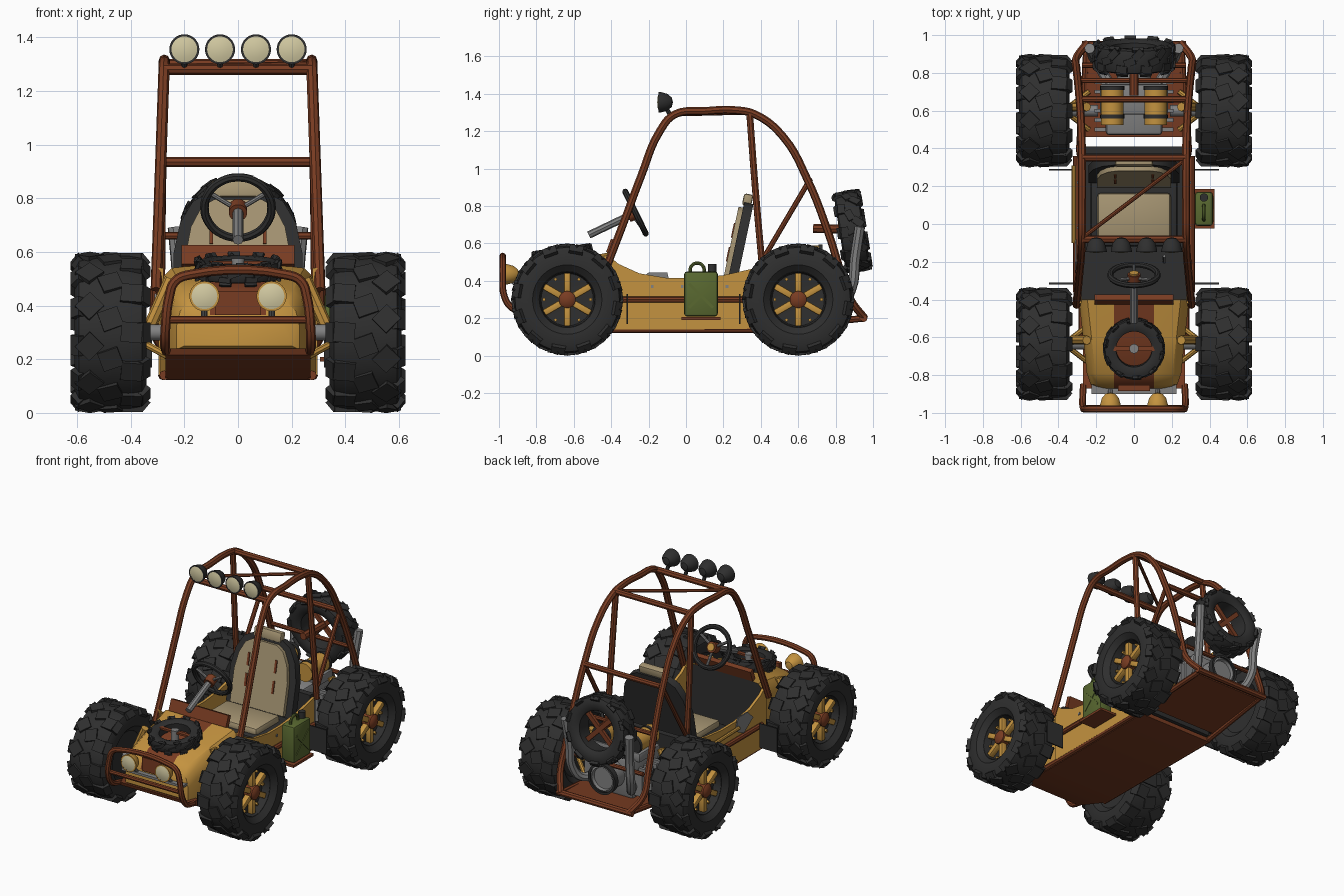
import bpy, bmesh, math
from mathutils import Matrix, Vector

if "Cube" in bpy.data.objects:
    bpy.data.objects.remove(bpy.data.objects["Cube"])


def material(name, rgb):
    m = bpy.data.materials.new(name)
    m.use_nodes = True
    m.diffuse_color = (*rgb, 1)
    m.node_tree.nodes["Principled BSDF"].inputs["Base Color"].default_value = (*rgb, 1)
    return m


YELLOW = material("ochre yellow", (0.55, 0.29, 0.05))
BROWN = material("rust brown", (0.19, 0.045, 0.016))
BLACK = material("rubber black", (0.028, 0.028, 0.028))
GREY = material("metal grey", (0.22, 0.22, 0.22))
TAN = material("seat tan", (0.38, 0.30, 0.17))
CREAM = material("lens cream", (0.65, 0.59, 0.36))
GREEN = material("can green", (0.10, 0.14, 0.03))
T, S = Matrix.Translation, Matrix.Diagonal


def R(deg, axis):
    return Matrix.Rotation(math.radians(deg), 4, axis)


SIDE = Matrix(((0, 0, 1, 0), (1, 0, 0, 0), (0, 1, 0, 0), (0, 0, 0, 1)))
FORWARD = R(90, "X")


def smooth(ob):
    bpy.ops.object.select_all(action="DESELECT")
    ob.select_set(True)
    bpy.context.view_layer.objects.active = ob
    bpy.ops.object.shade_smooth_by_angle(angle=math.radians(35))


def finish(bm, name, mats, M=Matrix(), rule=None):
    bm.transform(M)
    bmesh.ops.recalc_face_normals(bm, faces=bm.faces)
    if rule:
        for f in bm.faces:
            f.material_index = rule(f)
    me = bpy.data.meshes.new(name)
    bm.to_mesh(me)
    bm.free()
    for m in mats if isinstance(mats, list) else [mats]:
        me.materials.append(m)
    ob = bpy.data.objects.new(name, me)
    bpy.context.collection.objects.link(ob)
    smooth(ob)
    return ob


def lathe(name, profile, mat, M=Matrix(), closed=False, steps=32):
    bm = bmesh.new()
    vs = [bm.verts.new((r, 0, z)) for r, z in profile]
    pairs = list(zip(vs, vs[1:])) + ([(vs[-1], vs[0])] if closed else [])
    for a, b in pairs:
        bm.edges.new((a, b))
    bmesh.ops.spin(bm, geom=bm.verts[:] + bm.edges[:], axis=(0, 0, 1), cent=(0, 0, 0),
                   angle=2 * math.pi, steps=steps, use_merge=True)
    bmesh.ops.remove_doubles(bm, verts=bm.verts, dist=1e-5)
    return finish(bm, name, mat, M)


def rod(name, r, h, mat, M):
    return lathe(name, [(0, -h / 2), (r, -h / 2), (r, h / 2), (0, h / 2)], mat, M, steps=24)


def boxes(name, matrices, mat, bevel=0.0):
    bm = bmesh.new()
    for M in matrices:
        bmesh.ops.create_cube(bm, size=1, matrix=M)
    if bevel:
        bmesh.ops.bevel(bm, geom=bm.edges[:], offset=bevel, segments=2, affect="EDGES", profile=0.5)
    return finish(bm, name, mat)


def box(name, centre, size, mat, rot=Matrix(), bevel=0.0):
    return boxes(name, [T(centre) @ rot @ S((*size, 1))], mat, bevel)


def prism(name, pts, depth, mat, M):
    bm = bmesh.new()
    face = bm.faces.new([bm.verts.new((x, y, 0)) for x, y in pts])
    new = bmesh.ops.extrude_face_region(bm, geom=[face])["geom"]
    bmesh.ops.translate(bm, verts=[v for v in new if isinstance(v, bmesh.types.BMVert)], vec=(0, 0, depth))
    return finish(bm, name, mat, M)


def tube(name, pts, r, mat, sides=(1,), cyclic=False):
    for s in sides:
        cu = bpy.data.curves.new(name, "CURVE")
        cu.dimensions, cu.bevel_depth, cu.bevel_resolution = "3D", r, 2
        cu.resolution_u, cu.use_fill_caps = 5, True
        sp = cu.splines.new("BEZIER")
        sp.bezier_points.add(len(pts) - 1)
        sp.use_cyclic_u = cyclic
        for bp, (x, y, z) in zip(sp.bezier_points, pts):
            bp.co = (s * x, y, z)
            bp.handle_left_type = bp.handle_right_type = "AUTO"
        cu.materials.append(mat)
        ob = bpy.data.objects.new(name, cu)
        bpy.context.collection.objects.link(ob)
        bpy.ops.object.select_all(action="DESELECT")
        ob.select_set(True)
        bpy.context.view_layer.objects.active = ob
        bpy.ops.object.convert(target="MESH")
        smooth(bpy.context.view_layer.objects.active)


BOTH = (1, -1)


# Tyres with chunky lugs
def tyre(name, r, w, hole, M, count, lug):
    half = [(hole, .36), (hole + .25 * (r - hole), .47), (hole + .65 * (r - hole), .48),
            (r * .955, .42), (r * .985, .24)]
    lathe(name, [(a, -b * w) for a, b in half] + [(a, b * w) for a, b in reversed(half)],
          BLACK, M, closed=True, steps=40)
    mats = []
    for i in range(count):
        for row, off in ((-1, 0), (0, .33), (1, .66)):
            turn = M @ R((i + off) * 360 / count, "Z")
            mats.append(turn @ T((r - .008, 0, row * w * .28)) @ R(20 + 25 * row, "X") @ S((.024, lug, w * .28, 1)))
            if row:
                mats.append(turn @ T((r * .92, 0, row * w * .44)) @ R(-row * 50, "Y") @ S((.03, lug, w * .16, 1)))
    boxes(name + "_lugs", mats, BLACK)


for y in (-.635, .60):
    for s in BOTH:
        M = T((s * .475, y, .30)) @ R(90 * s, "Y")
        tyre("wheel_tyre", .292, .28, .15, M, 12, .075)
        lathe("wheel_rim", [(0, -.09), (.156, -.1), (.156, .1), (.148, .1), (.14, .05), (0, .04)], BLACK, M)
        boxes("wheel_spokes", [M @ R(60 * i, "Z") @ T((.09, 0, .07)) @ S((.105, .036, .04, 1))
                               for i in range(6)], YELLOW, .008)
        boxes("wheel_bolts", [M @ R(60 * i + 30, "Z") @ T((.125, 0, .055)) @ S((.015, .015, .03, 1))
                              for i in range(6)], YELLOW)
        lathe("wheel_hub", [(0, .04), (.045, .04), (.045, .1), (.03, .112), (0, .115)], BROWN, M)
        rod("axle", .03, .24, GREY, T((s * .31, y, .30)) @ R(90, "Y"))
        for dy in (-.1, .1):
            tube("suspension_arm", [(s * .24, y + dy, .2), (s * .37, y, .27)], .014, YELLOW)
        tube("shock_absorber", [(s * .25, y + .02, .5), (s * .33, y + .02, .32)], .024, YELLOW)
tyre("rear_spare_tyre", .215, .14, .125, T((0, .888, .665)) @ R(-81, "X"), 10, .06)
tyre("hood_spare_tyre", .16, .07, .095, T((0, -.66, .535)) @ R(8, "X"), 10, .045)
rod("spare_clamp", .025, .09, GREY, T((0, -.66, .53)))
box("spare_clamp_bar", (0, -.66, .56), (.22, .025, .012), BROWN)

# Hood lofted from rounded sections, with a painted stripe
bm = bmesh.new()
rows = []
for y, w, z0, z1 in ((-.87, .2, .25, .36), (-.85, .23, .235, .42), (-.79, .25, .21, .465),
                     (-.6, .27, .14, .51), (-.4, .292, .14, .55)):
    half = [(w, z0), (w, z1 - .1), (w - .015, z1 - .04), (w - .045, z1 - .01), (.105, z1 + .005)]
    rows.append([bm.verts.new((x, y, z)) for x, z in half] +
                [bm.verts.new((-x, y, z)) for x, z in reversed(half)])
for a, b in zip(rows, rows[1:]):
    for i in range(len(a)):
        j = (i + 1) % len(a)
        bm.faces.new((a[i], a[j], b[j], b[i]))
bm.faces.new(rows[0])
bm.faces.new(rows[-1])


def hood_rule(f):
    c = f.calc_center_median()
    if f.normal.y > .9:
        return 2
    return 1 if abs(c.x) < .05 and f.normal.z > .3 else 0


finish(bm, "hood", [YELLOW, BROWN, BLACK], rule=hood_rule)
box("grille_plate", (0, -.868, .41), (.17, .03, .09), BROWN)
box("nose_ledge", (0, -.875, .345), (.45, .05, .015), GREY)
box("dash_panel", (0, -.4, .585), (.42, .03, .075), BROWN, R(-20, "X"))

# Tub sides, floor and skid plates
side = [(-.42, .14), (.38, .14), (.38, .47), (.2, .43), (.05, .415), (-.1, .415), (-.25, .44), (-.36, .49), (-.42, .54)]
for x in (.278, -.296):
    prism("tub_side", side, .018, YELLOW, T((x, 0, 0)) @ SIDE)
prism("skid_plate", [(-.87, .24), (-.86, .215), (-.6, .122), (.4, .122), (.4, .15), (-.6, .15), (-.8, .24)],
      .54, BROWN, T((-.27, 0, 0)) @ SIDE)
box("tub_floor", (0, -.02, .165), (.56, .78, .03), BLACK)
box("rear_bulkhead", (0, .39, .32), (.54, .04, .32), BLACK)
prism("rear_plate", [(.46, .15), (.92, .19), (.92, .205), (.46, .17)], .52, BROWN, T((-.26, 0, 0)) @ SIDE)
tube("bottom_rail", [(.275, -.62, .14), (.28, .4, .14)], .018, BROWN, BOTH)
tube("rear_rail", [(.28, .38, .14), (.25, .95, .2)], .018, BROWN, BOTH)
tube("side_rail", [(.306, -.36, .30), (.306, .36, .30)], .017, BROWN, BOTH)
for s in BOTH:
    for y in (-.315, .287):
        box("mud_flap", (s * .385, y, .25), (.13, .008, .16), BLACK)
    boxes("side_rivets", [T((s * .297, y, .37)) @ S((.008, .015, .015, 1)) for y in (-.18, -.02, .22)], GREY)

# Roll cage
arch = [(-.43, .46), (-.33, .72), (-.24, .96), (-.14, 1.2), (-.06, 1.29), (.1, 1.308), (.27, 1.312),
        (.37, 1.29), (.52, 1.17), (.65, .94), (.76, .66), (.83, .44), (.88, .3), (.95, .2)]
tube("cage_arch", [(.305 - .03 * max(z - .45, 0) / .85, y, z) for y, z in arch[:-1]] + [(.25, .955, .2)], .021, BROWN, BOTH)
tube("cage_hoop", [(.275, .34, 1.3), (.285, .37, .9), (.29, .41, .45)], .019, BROWN, BOTH)
tube("cage_brace", [(.285, .65, .92), (.29, .42, .53)], .014, BROWN, BOTH)
for y, z, r in ((-.08, 1.28, .02), (.35, 1.3, .019), (.66, .935, .018), (.84, .42, .014), (.95, .2, .02)):
    tube("cage_crossbar", [(-.275, y, z), (.275, y, z)], r, BROWN)
tube("roof_diagonal", [(-.27, -.07, 1.29), (.27, .34, 1.3)], .011, BROWN)


# Lamps
def lamp(name, loc, shell):
    M = T(loc) @ FORWARD
    lathe(name + "_housing", [(0, -.07), (.025, -.064), (.045, -.04), (.056, 0), (.056, .008), (.048, .008)], shell, M)
    lathe(name + "_lens", [(.05, .005), (.03, .011), (0, .014)], CREAM, M)


for x in (-.2, -.067, .067, .2):
    lamp("roof_lamp", (x, -.14, 1.355), BLACK)
    tube("roof_lamp_stem", [(x, -.11, 1.33), (x, -.08, 1.28)], .012, BLACK)
for s in BOTH:
    lamp("headlight", (s * .125, -.962, .435), YELLOW)
    tube("headlight_bracket", [(s * .125, -.93, .40), (s * .125, -.88, .35)], .012, GREY)

# Front bumper
hoop = [(.268, -.85, .23), (.272, -.93, .255), (.27, -.972, .32), (.257, -.98, .43), (.235, -.98, .49), (.18, -.98, .515)]
tube("bumper_hoop", hoop + [(-x, y, z) for x, y, z in reversed(hoop)], .018, BROWN)
tube("bumper_bar", [(-.265, -.972, .347), (.265, -.972, .347)], .014, BROWN)

# Seat
box("seat_base", (0, .07, .27), (.46, .38, .2), BLACK, bevel=.02)
box("seat_cushion", (0, .04, .38), (.39, .25, .06), TAN, bevel=.02)


def outline(w, h):
    half = [(w, 0), (w, h * .5), (w * .9, h * .75), (w * .7, h * .93), (w * .45, h)]
    return half + [(-x, z) for x, z in reversed(half)]


B = T((0, .265, .36)) @ R(-12, "X") @ FORWARD
prism("seat_back", outline(.24, .46), .05, BLACK, B)
prism("seat_back_pad", outline(.195, .42), .025, TAN, B @ T((0, .01, .05)))
boxes("harness_strap", [B @ T((s * .1, y, .077)) @ S((.014, .08, .008, 1)) for s in BOTH for y in (.17, .3)], BROWN)
boxes("headrest", [B @ T((0, .475, .035)) @ S((.2, .065, .05, 1))], TAN, .012)

# Steering wheel and column
W = T((0, -.27, .765)) @ R(26, "X")
W = W @ R(-90, "X")
ring = [W @ Vector((.125 * math.cos(a), .125 * math.sin(a), 0)) for a in [i * math.pi / 6 for i in range(12)]]
tube("steering_wheel", ring, .016, BLACK, cyclic=True)
for a in (-30, 90, 210):
    tube("steering_spoke", [W @ Vector((0, 0, -.02)), W @ R(a, "Z") @ Vector((.12, 0, 0))], .009, GREY)
rod("steering_hub", .034, .05, BROWN, W @ T((0, 0, -.02)))
rod("steering_cap", .024, .012, YELLOW, W @ T((0, 0, .008)))
tube("steering_column", [(0, -.52, .645), (0, -.29, .755)], .02, GREY)
tube("gear_lever", [(.16, -.2, .18), (.16, -.17, .4)], .008, GREY)

# Fuel can and its tray on the left side
box("fuel_can", (.37, .08, .33), (.095, .18, .24), GREEN, bevel=.015)
boxes("fuel_can_ribs", [T((.418, .08, .32)) @ R(a, "X") @ S((.008, .18, .016, 1)) for a in (45, -45)], GREEN)
tube("fuel_can_handle", [(.37, .02, .44), (.37, .03, .48), (.37, .06, .495), (.37, .09, .48), (.37, .1, .44)], .009, GREEN)
rod("fuel_can_cap", .022, .05, BLACK, T((.37, .14, .465)))
box("fuel_can_tray", (.365, .08, .2), (.12, .21, .016), BROWN)

# Shovel on the right side
prism("shovel_blade", [(-.26, .39), (-.2, .445), (-.1, .445), (-.08, .36), (-.16, .32)], .008, GREY, T((-.312, 0, 0)) @ SIDE)
tube("shovel_handle", [(-.318, -.1, .38), (-.318, .31, .37)], .012, YELLOW)

# Engine, tanks, exhausts and spare mount
box("engine_block", (0, .62, .32), (.3, .3, .26), GREY, bevel=.02)
box("engine_head", (0, .66, .46), (.36, .16, .06), GREY, bevel=.01)
boxes("engine_fins", [T((0, .5 + .05 * i, .3)) @ S((.42, .02, .16, 1)) for i in range(6)], GREY)
for s in BOTH:
    rod("fuel_tank", .06, .2, YELLOW, T((s * .115, .625, .53)) @ FORWARD)
    for y in (.57, .72):
        rod("tank_band", .064, .022, BLACK, T((s * .115, y, .53)) @ FORWARD)
tube("exhaust", [(.12, .72, .3), (.18, .83, .28), (.215, .885, .36), (.22, .905, .52), (.235, .93, .69)], .028, GREY, BOTH)
lathe("fan_housing", [(0, -.08), (.09, -.08), (.09, .02), (.075, .03), (.07, .01), (0, .01)], GREY, T((0, .85, .33)) @ R(-90, "X"))
lathe("fan_ring", [(.09, .0), (.1, .0), (.1, .035), (.085, .035)], BLACK, T((0, .85, .33)) @ R(-90, "X"), closed=True)
tube("spare_mount", [(0, .68, .68), (0, .9, .675)], .024, BROWN)
tube("spare_mount_bar", [(-.28, .76, .66), (.28, .76, .66)], .014, BROWN)
boxes("spare_mount_plate", [T((0, .9, .67)) @ R(a, "Y") @ S((.27, .02, .03, 1)) for a in (45, -45)], BROWN)
